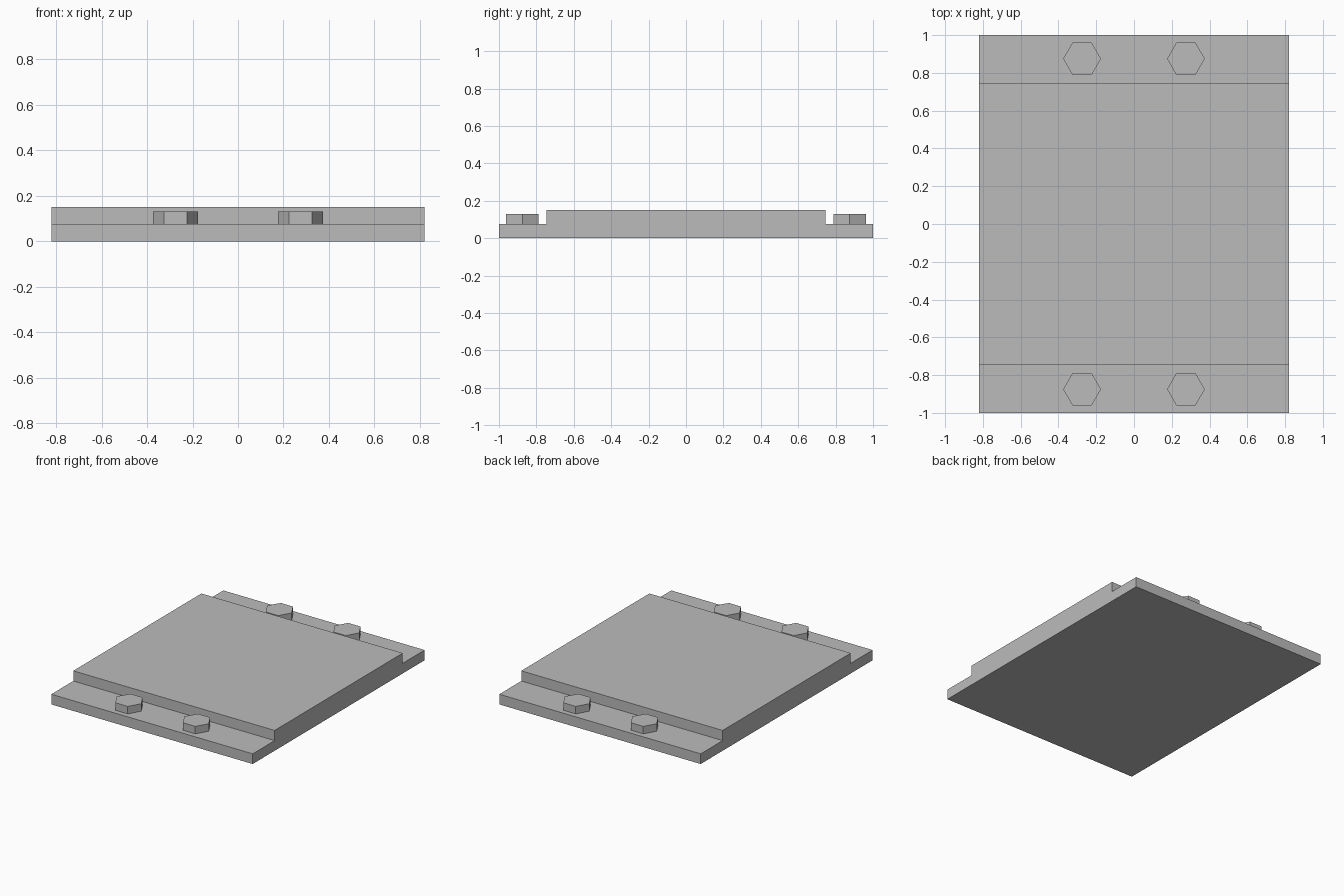
import bpy
import bmesh
from mathutils import Matrix

HALF_WIDTH = 0.82
BASE_TOP = 0.075
PLATE_TOP = 0.15

if "Cube" in bpy.data.objects:
    bpy.data.objects.remove(bpy.data.objects["Cube"])

# One plain grey metal
grey = bpy.data.materials.new("grey_metal")
grey.use_nodes = True
grey.diffuse_color = (0.5, 0.5, 0.5, 1)
grey.node_tree.nodes["Principled BSDF"].inputs["Base Color"].default_value = grey.diffuse_color


def add_object(name, bm):
    bmesh.ops.recalc_face_normals(bm, faces=bm.faces)
    mesh = bpy.data.meshes.new(name)
    bm.to_mesh(mesh)
    bm.free()
    mesh.materials.append(grey)
    obj = bpy.data.objects.new(name, mesh)
    bpy.context.collection.objects.link(obj)
    return obj


# Stepped plate: side profile (y, z) extruded across the width
half = [(1, 0), (1, BASE_TOP), (0.745, BASE_TOP), (0.745, PLATE_TOP)]
profile = half + [(-y, z) for y, z in reversed(half)]
bm = bmesh.new()
face = bm.faces.new([bm.verts.new((-HALF_WIDTH, y, z)) for y, z in profile])
extruded = bmesh.ops.extrude_face_region(bm, geom=[face], use_keep_orig=True)
verts = [v for v in extruded["geom"] if isinstance(v, bmesh.types.BMVert)]
bmesh.ops.translate(bm, verts=verts, vec=(2 * HALF_WIDTH, 0, 0))
add_object("stepped_plate", bm)

# Hexagonal bolt heads, two on each ledge, corners pointing sideways
BOLT_HEIGHT = 0.055
for y, end in ((-0.875, "front"), (0.875, "back")):
    for x, side in ((-0.275, "right"), (0.275, "left")):
        bm = bmesh.new()
        bmesh.ops.create_cone(bm, cap_ends=True, segments=6, radius1=0.1,
                              radius2=0.1, depth=BOLT_HEIGHT,
                              matrix=Matrix.Rotation(1.5707963, 4, "Z"))
        bolt = add_object(f"bolt_head_{end}_{side}", bm)
        bolt.location = (x, y, BASE_TOP + BOLT_HEIGHT / 2)
